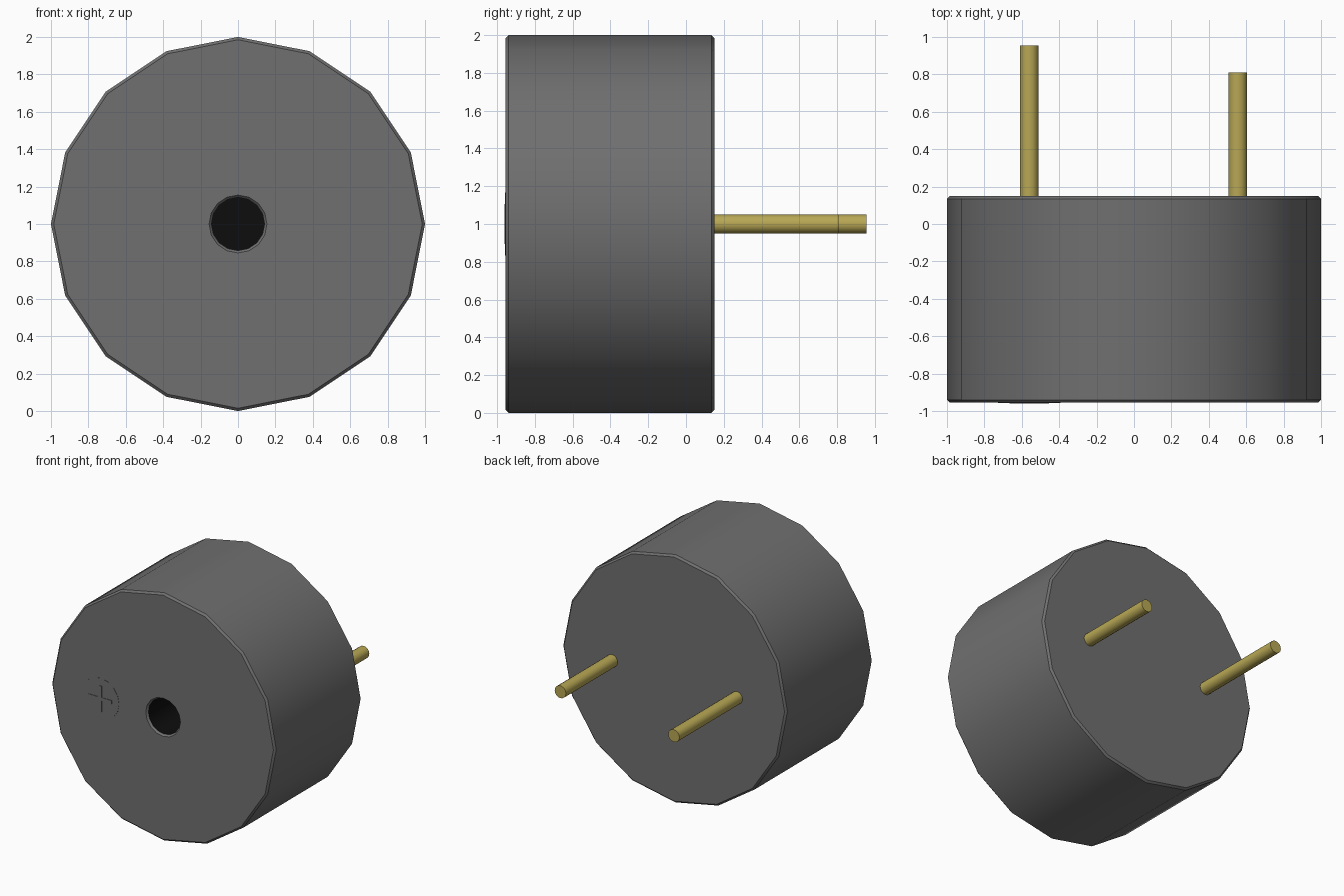
import bpy, bmesh, math
from mathutils import Matrix

if "Cube" in bpy.data.objects:
    bpy.data.objects.remove(bpy.data.objects["Cube"])


def material(name, color):
    m = bpy.data.materials.new(name)
    m.diffuse_color = (*color, 1)
    m.use_nodes = True
    m.node_tree.nodes["Principled BSDF"].inputs["Base Color"].default_value = m.diffuse_color
    return m


GREY = material("dark_grey", (0.16, 0.16, 0.16))
BLACK = material("black", (0.004, 0.004, 0.004))
BRASS = material("brass", (0.48, 0.39, 0.09))


def finish(name, bm, mats, smooth=True):
    bmesh.ops.recalc_face_normals(bm, faces=bm.faces)
    me = bpy.data.meshes.new(name)
    bm.to_mesh(me)
    bm.free()
    for m in mats:
        me.materials.append(m)
    ob = bpy.data.objects.new(name, me)
    bpy.context.collection.objects.link(ob)
    if smooth:
        bpy.ops.object.select_all(action='DESELECT')
        ob.select_set(True)
        bpy.context.view_layer.objects.active = ob
        bpy.ops.object.shade_smooth_by_angle(angle=math.radians(30))
    return ob


def lathe(name, profile, x, sides, mats, dark_from=None):
    """Capped rings of (radius, y) around a y-axis through (x, z=1)."""
    bm = bmesh.new()
    rings = []
    for r, y in profile:
        rings.append([bm.verts.new((x + r * math.cos(2 * math.pi * i / sides), y,
                                    1 + r * math.sin(2 * math.pi * i / sides)))
                      for i in range(sides)])
    bm.faces.new(rings[0])
    end_cap = bm.faces.new(rings[-1])
    for k in range(len(rings) - 1):
        a, b = rings[k], rings[k + 1]
        for i in range(sides):
            j = (i + 1) % sides
            f = bm.faces.new((a[i], a[j], b[j], b[i]))
            if dark_from is not None and k >= dark_from:
                f.material_index = 1
    if dark_from is not None:
        end_cap.material_index = 1
    return finish(name, bm, mats)


# Body with bevelled rims and a dark sound hole in the front
lathe("buzzer_body",
      [(0.985, 0.15), (1.0, 0.135), (1.0, -0.94), (0.985, -0.955),
       (0.155, -0.955), (0.142, -0.94), (0.142, -0.45)],
      0, 16, [GREY, BLACK], dark_from=5)

# Two pins of different length on the back
for name, x, tip in (("long_pin", -0.56, 0.955), ("short_pin", 0.555, 0.81)):
    lathe(name, [(0.05, 0.14), (0.05, tip)], x, 16, [BRASS])

# Polarity mark: thin disc on the front
lathe("polarity_disc", [(0.168, -0.95), (0.168, -0.957)], -0.56, 16, [GREY])

# Plus-shaped relief on the disc, one extruded outline
bm = bmesh.new()
w, l = 0.014, 0.105
quarter = [(l, -w), (l, w), (w, w)]
pts = []
for q in range(4):
    c, s = round(math.cos(q * math.pi / 2)), round(math.sin(q * math.pi / 2))
    pts += [(c * u - s * v, s * u + c * v) for u, v in quarter]
face = bm.faces.new([bm.verts.new((u - 0.56, -0.953, v + 1)) for u, v in pts])
ext = bmesh.ops.extrude_face_region(bm, geom=[face])
verts = [g for g in ext["geom"] if isinstance(g, bmesh.types.BMVert)]
bmesh.ops.transform(bm, matrix=Matrix.Translation((0, -0.008, 0)), verts=verts)
finish("polarity_plus", bm, [GREY], smooth=False)
